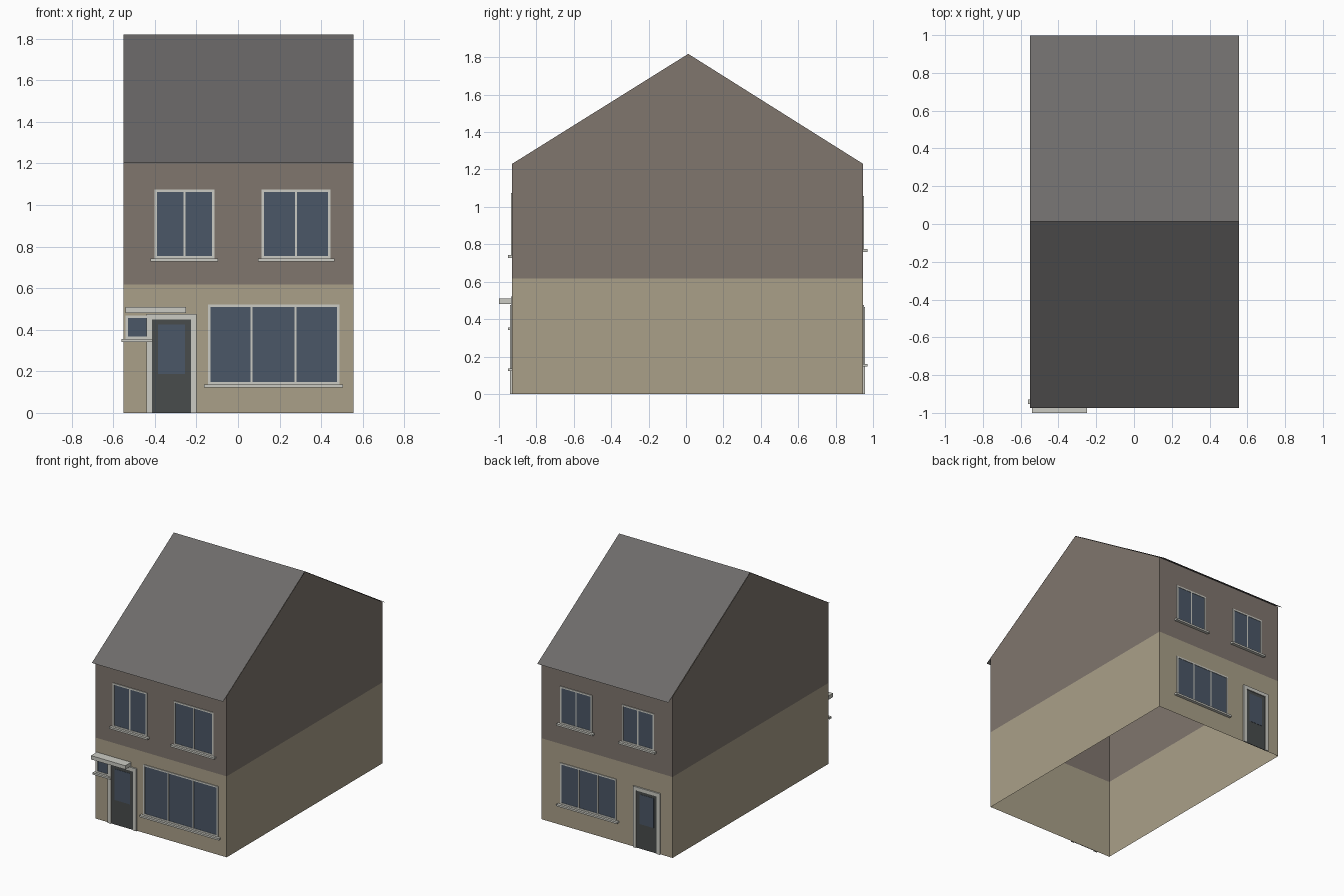
import bpy, bmesh

if "Cube" in bpy.data.objects:
    bpy.data.objects.remove(bpy.data.objects["Cube"])

XL, XR = -0.55, 0.556            # side walls
YF, YB = -0.93, 0.947            # front and back walls
SPLIT, WALL_TOP = 0.617, 1.23    # storey line and wall head
RIDGE_Y, RIDGE_Z = 0.012, 1.818
EAVES_Z = 1.203


def material(name, rgb):
    m = bpy.data.materials.new(name)
    m.diffuse_color = (*rgb, 1)
    m.use_nodes = True
    m.node_tree.nodes["Principled BSDF"].inputs["Base Color"].default_value = m.diffuse_color
    return m


RENDER = material("tan_render", (0.40, 0.35, 0.25))
BRICK = material("brown_brick", (0.215, 0.18, 0.155))
SLATE = material("roof_slate", (0.155, 0.148, 0.145))
GLASS = material("glass", (0.07, 0.095, 0.135))
TRIM = material("pale_trim", (0.60, 0.60, 0.55))
DOOR = material("dark_door", (0.065, 0.072, 0.072))


def finish(name, bm, mat, fix=False):
    if fix:
        bmesh.ops.recalc_face_normals(bm, faces=bm.faces)
    me = bpy.data.meshes.new(name)
    bm.to_mesh(me)
    bm.free()
    me.materials.append(mat)
    ob = bpy.data.objects.new(name, me)
    bpy.context.collection.objects.link(ob)
    return ob


def sheets(name, faces, mat):
    bm = bmesh.new()
    for f in faces:
        bm.faces.new([bm.verts.new(p) for p in f])
    bmesh.ops.remove_doubles(bm, verts=bm.verts, dist=1e-5)
    return finish(name, bm, mat)


def slabs(name, side, rects, depth, mat):
    """Open-backed slabs (x0, x1, z0, z1) standing proud of the front (-1) or back (1) wall."""
    bm = bmesh.new()
    wall = YF if side < 0 else YB
    out = wall + side * depth
    for x0, x1, z0, z1 in rects:
        loop = [(x0, z0), (x1, z0), (x1, z1), (x0, z1)]
        a = [bm.verts.new((x, wall, z)) for x, z in loop]
        b = [bm.verts.new((x, out, z)) for x, z in loop]
        quads = [b] + [[a[i], a[(i + 1) % 4], b[(i + 1) % 4], b[i]] for i in range(4)]
        for q in quads:
            bm.faces.new(q if side < 0 else q[::-1])
    return finish(name, bm, mat)


def window(name, side, x0, x1, z0, z1, panes):
    t, m = 0.012, 0.005
    slabs(name + "_glass", side, [(x0 + t, x1 - t, z0 + t, z1 - t)], 0.002, GLASS)
    bars = [(x0, x0 + t, z0, z1), (x1 - t, x1, z0, z1),
            (x0 + t, x1 - t, z0, z0 + t), (x0 + t, x1 - t, z1 - t, z1)]
    for i in range(1, panes):
        c = x0 + (x1 - x0) * i / panes
        bars.append((c - m, c + m, z0 + t, z1 - t))
    slabs(name + "_frame", side, bars, 0.005, TRIM)
    slabs(name + "_sill", side, [(x0 - 0.018, x1 + 0.018, z0 - 0.014, z0)], 0.023, TRIM)


def door(name, side, x0, x1, top):
    t = 0.027
    slabs(name + "_frame", side, [(x0, x0 + t, 0, top), (x1 - t, x1, 0, top),
                                  (x0 + t, x1 - t, top - t, top)], 0.011, TRIM)
    slabs(name + "_leaf", side, [(x0 + t, x1 - t, 0, top - t)], 0.004, DOOR)
    slabs(name + "_glass", side, [(x0 + 0.055, x1 - 0.055, 0.188, top - 0.051)], 0.006, GLASS)


# Ground storey walls, open above and below
corners = [(XL, YF), (XR, YF), (XR, YB), (XL, YB)]
sheets("lower_walls", [[(*a, 0), (*b, 0), (*b, SPLIT), (*a, SPLIT)]
                       for a, b in zip(corners, corners[1:] + corners[:1])], RENDER)

# Upper storey walls, the two sides rising to gables
upper = []
for a, b in zip(corners, corners[1:] + corners[:1]):
    f = [(*a, SPLIT), (*b, SPLIT), (*b, WALL_TOP), (*a, WALL_TOP)]
    if a[0] == b[0]:
        f.insert(3, (a[0], RIDGE_Y, RIDGE_Z))
    upper.append(f)
sheets("upper_walls", upper, BRICK)

# Thin roof slopes overhanging front and back
top = RIDGE_Z + 0.002
sheets("roof", [
    [(XL, -0.975, EAVES_Z), (XR, -0.975, EAVES_Z), (XR, RIDGE_Y, top), (XL, RIDGE_Y, top)],
    [(XR, 0.998, EAVES_Z), (XL, 0.998, EAVES_Z), (XL, RIDGE_Y, top), (XR, RIDGE_Y, top)],
], SLATE)

# Front openings and door canopy
window("front_upper_left_window", -1, -0.402, -0.113, 0.742, 1.075, 2)
window("front_upper_right_window", -1, 0.113, 0.446, 0.742, 1.075, 2)
window("front_living_window", -1, -0.145, 0.487, 0.137, 0.522, 3)
window("front_small_window", -1, -0.542, -0.429, 0.356, 0.468, 1)
door("front_door", -1, -0.44, -0.2, 0.475)
slabs("door_canopy", -1, [(-0.54, -0.25, 0.48, 0.509)], 0.07, TRIM)

# Back openings
window("back_upper_left_window", 1, 0.127, 0.397, 0.774, 1.058, 2)
window("back_upper_right_window", 1, -0.395, -0.125, 0.774, 1.058, 2)
window("back_living_window", 1, -0.078, 0.397, 0.16, 0.475, 3)
door("back_door", 1, -0.45, -0.222, 0.465)
